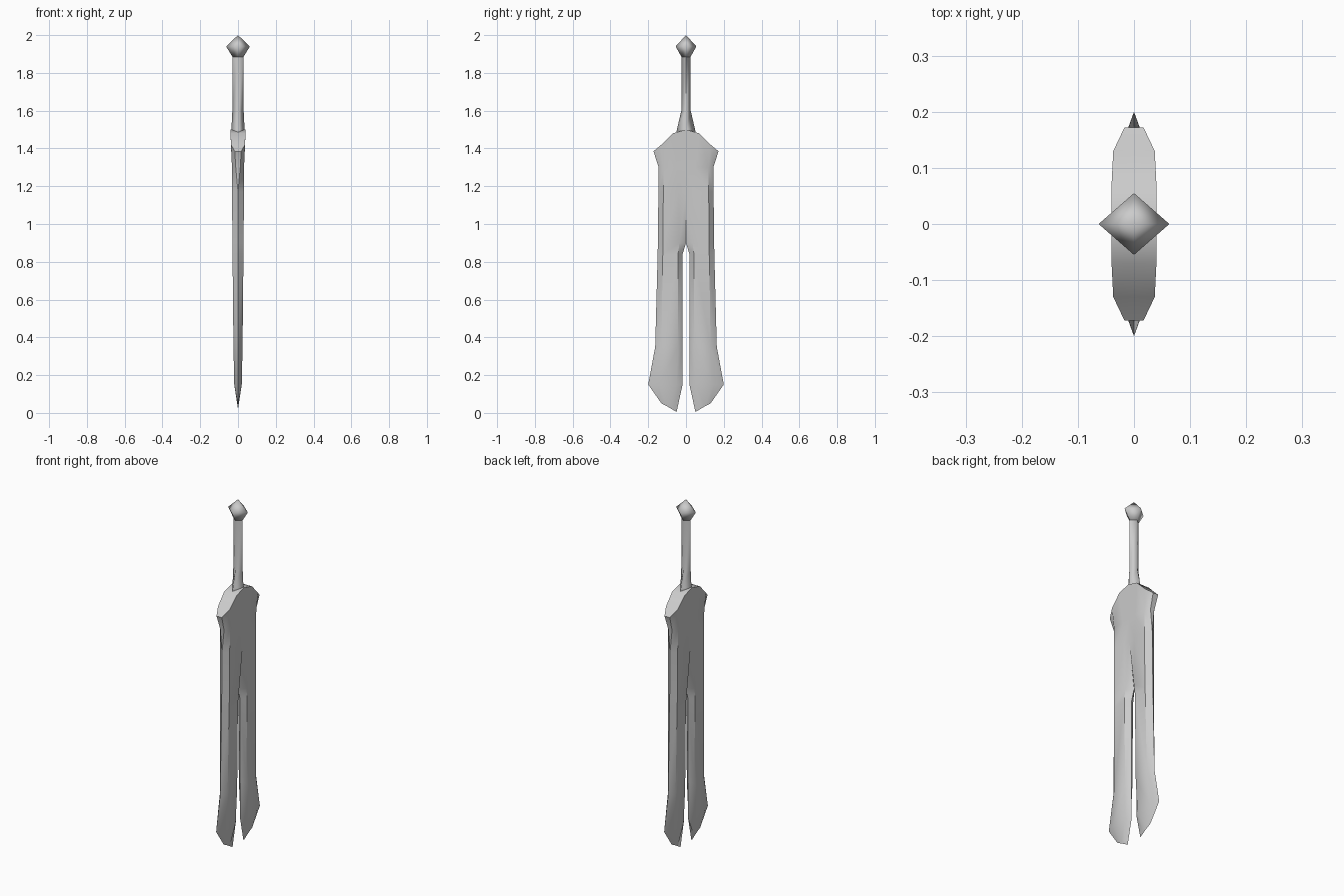
import bpy
import bmesh
from math import radians

cube = bpy.data.objects.get("Cube")
if cube:
    bpy.data.objects.remove(cube, do_unlink=True)

# One plain steel colour for the whole sword
steel = bpy.data.materials.new("steel grey")
steel.use_nodes = True
colour = (0.6, 0.6, 0.6, 1)
steel.diffuse_color = colour
steel.node_tree.nodes["Principled BSDF"].inputs["Base Color"].default_value = colour


def finish(bm, name, angle):
    """Weld, orient and shade a mesh, then add it to the scene."""
    bmesh.ops.remove_doubles(bm, verts=bm.verts[:], dist=0.0005)
    bmesh.ops.recalc_face_normals(bm, faces=bm.faces[:])
    mesh = bpy.data.meshes.new(name)
    bm.to_mesh(mesh)
    bm.free()
    mesh.materials.append(steel)
    obj = bpy.data.objects.new(name, mesh)
    bpy.context.collection.objects.link(obj)
    bpy.ops.object.select_all(action="DESELECT")
    obj.select_set(True)
    bpy.context.view_layer.objects.active = obj
    bpy.ops.object.shade_smooth_by_angle(angle=radians(angle))
    return obj


def add_grid(bm, rows, flip_x, flip_y):
    """Skin rows of points, optionally mirrored."""
    grid = [[bm.verts.new((x * flip_x, y * flip_y, z)) for x, y, z in row]
            for row in rows]
    for upper, lower in zip(grid, grid[1:]):
        for i in range(len(upper) - 1):
            bm.faces.new((upper[i], upper[i + 1], lower[i + 1], lower[i]))


def blade_row(z, inner, inner_x, thick, bevel_in, bevel_out, outer, edge_x):
    """Quarter section: inner edge, flat cheek, outer edge, edge centre."""
    return [(inner_x, inner, z), (thick, bevel_in, z), (thick, bevel_out, z),
            (edge_x, outer, z), (0, outer, z)]


# Arched shoulder above the blades
shoulder = [(0.04, 0, 1.5), (0.04, 0.07, 1.48), (0.037, 0.13, 1.42),
            (0.017, 0.172, 1.385), (0, 0.172, 1.385)]
shoulder_ridge = [(0, y, z) for x, y, z in shoulder]

# Twin blades: the groove opens into a gap, then the tips flare
blade = [
    blade_row(1.3, 0, 0.032, 0.032, 0.05, 0.12, 0.145, 0.012),
    blade_row(1.17, 0, 0.031, 0.031, 0.04, 0.12, 0.146, 0),
    blade_row(0.9, 0, 0, 0.03, 0.035, 0.122, 0.149, 0),
    blade_row(0.84, 0.018, 0, 0.029, 0.042, 0.123, 0.15, 0),
    blade_row(0.35, 0.018, 0, 0.024, 0.042, 0.13, 0.163, 0),
    blade_row(0.15, 0.018, 0, 0.02, 0.05, 0.145, 0.2, 0),
]
tip = [(0, 0.05, 0.005), (0, 0.075, 0.02), (0, 0.1, 0.035),
       (0, 0.13, 0.05), (0, 0.13, 0.05)]

bm = bmesh.new()
for flip_x in (1, -1):
    for flip_y in (1, -1):
        add_grid(bm, [shoulder_ridge, shoulder] + blade + [tip], flip_x, flip_y)
finish(bm, "twin_blade", 40)


def diamond_loft(name, levels, angle):
    """Four-sided loft from (height, half width, half depth) levels."""
    bm = bmesh.new()
    rings = []
    for z, a, b in levels:
        rings.append([bm.verts.new(p) for p in
                      ((a, 0, z), (0, b, z), (-a, 0, z), (0, -b, z))])
    for low, high in zip(rings, rings[1:]):
        for i in range(4):
            j = (i + 1) % 4
            bm.faces.new((low[i], low[j], high[j], high[i]))
    bm.faces.new(rings[0])
    return finish(bm, name, angle)


# Grip flaring into the shoulder, and the pointed pommel
diamond_loft("grip", [(1.46, 0.036, 0.055), (1.5, 0.035, 0.048),
                      (1.6, 0.03, 0.025), (1.9, 0.029, 0.024)], 100)
diamond_loft("pommel", [(1.885, 0.029, 0.024), (1.94, 0.063, 0.055),
                        (2.0, 0, 0)], 100)
